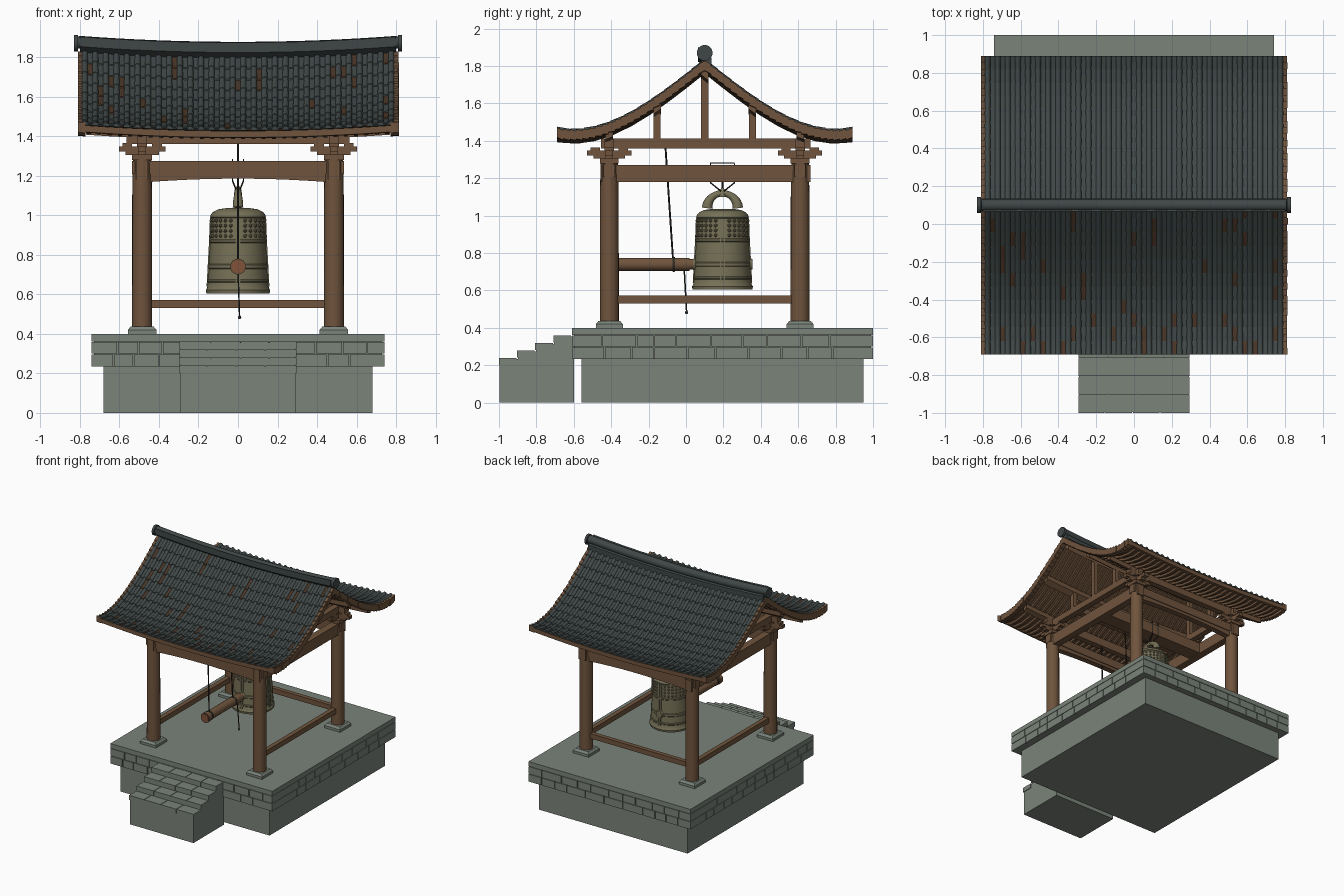
import bpy, bmesh, math, random
from mathutils import Vector, Matrix

random.seed(4)
cube = bpy.data.objects.get("Cube")
if cube:
    bpy.data.objects.remove(cube, do_unlink=True)


def material(name, r, g, b):
    m = bpy.data.materials.new(name)
    m.use_nodes = True
    m.diffuse_color = (r, g, b, 1)
    m.node_tree.nodes["Principled BSDF"].inputs["Base Color"].default_value = (r, g, b, 1)
    return m


STONE = material("grey stone", 0.195, 0.227, 0.195)
WOOD = material("brown timber", 0.16, 0.088, 0.046)
TILE = material("slate roof tile", 0.050, 0.064, 0.062)
RUST = material("weathered brown tile", 0.068, 0.036, 0.020)
BRONZE = material("aged bronze", 0.18, 0.165, 0.095)
ROPE = material("dark rope", 0.03, 0.026, 0.02)
CUT = material("cut log end", 0.22, 0.085, 0.04)


# ---- helpers ----
def finish(bm, name, mats, smooth=None):
    bmesh.ops.recalc_face_normals(bm, faces=bm.faces)
    me = bpy.data.meshes.new(name)
    bm.to_mesh(me)
    bm.free()
    for m in mats:
        me.materials.append(m)
    if smooth:
        me.shade_smooth()
        me.set_sharp_from_angle(angle=math.radians(smooth))
    ob = bpy.data.objects.new(name, me)
    bpy.context.collection.objects.link(ob)
    return ob


def box(bm, x0, x1, y0, y1, z0, z1):
    m = Matrix.LocRotScale(Vector((x0 + x1, y0 + y1, z0 + z1)) / 2, None,
                           Vector((x1 - x0, y1 - y0, z1 - z0)))
    bmesh.ops.create_cube(bm, size=1, matrix=m)


def loft(bm, rings, mat=0):
    vs = [[bm.verts.new(p) for p in r] for r in rings]
    n = len(vs[0])
    faces = [bm.faces.new((a[i], a[(i + 1) % n], b[(i + 1) % n], b[i]))
             for a, b in zip(vs, vs[1:]) for i in range(n)]
    faces += [bm.faces.new(vs[0]), bm.faces.new(vs[-1])]
    for f in faces:
        f.material_index = mat


def tube(bm, pts, radii, sides=12, mat=0):
    pts = [Vector(p) for p in pts]
    if not isinstance(radii, (list, tuple)):
        radii = [radii] * len(pts)
    rings = []
    for i, p in enumerate(pts):
        t = (pts[min(i + 1, len(pts) - 1)] - pts[max(i - 1, 0)]).normalized()
        u = t.cross(Vector((0, 0, 1)) if abs(t.x) > 0.9 else Vector((1, 0, 0))).normalized()
        v = t.cross(u)
        rings.append([p + radii[i] * (u * math.cos(a) + v * math.sin(a))
                      for a in (math.tau * k / sides for k in range(sides))])
    loft(bm, rings, mat)


YC = 0.10                      # roof centre line
PX, PY = 0.485, 0.51           # pillar offsets
EAVE, HALF = 0.79, 0.775       # slope run, tiled half width


def roof(side, d, x, h):
    z = 1.795 - 0.80 * d + 0.54 * d ** 3 + 0.03 * (x / 0.8) ** 2
    return (x, YC + side * d, z + h)


def along_x(bm, side, d0, d1, h0, h1, half, n=12):
    xs = [half * (2 * i / n - 1) for i in range(n + 1)]
    loft(bm, [[roof(side, d0, x, h0), roof(side, d1, x, h0),
               roof(side, d1, x, h1), roof(side, d0, x, h1)] for x in xs])


def down_slope(bm, side, x0, x1, d0, d1, ha, hb, thick, n=1, mat=0):
    rings = []
    for i in range(n + 1):
        d, h = d0 + (d1 - d0) * i / n, ha + (hb - ha) * i / n
        rings.append([roof(side, d, x0, h), roof(side, d, x1, h),
                      roof(side, d, x1, h - thick), roof(side, d, x0, h - thick)])
    loft(bm, rings, mat)


# ---- stone platform ----
bm = bmesh.new()
box(bm, -0.68, 0.68, -0.56, 0.95, 0, 0.24)
finish(bm, "platform_foundation", [STONE])

bm = bmesh.new()
box(bm, -0.728, 0.728, -0.598, 0.988, 0.235, 0.38)
box(bm, -0.74, 0.74, -0.61, 1.0, 0.362, 0.40)
for z0, z1 in ((0.235, 0.296), (0.300, 0.359)):
    for length, along in ((1.48, "x"), (1.61, "y")):
        for far in (False, True):
            a = 0.0
            while a < length - 0.01:
                b = a + random.uniform(0.09, 0.19)
                if b > length - 0.07:
                    b = length
                e = b if b == length else b - 0.006
                if along == "x":
                    y = 0.97 if far else -0.61
                    box(bm, a - 0.74, e - 0.74, y, y + 0.03, z0, z1)
                else:
                    x = 0.71 if far else -0.74
                    box(bm, x, x + 0.03, a - 0.61, e - 0.61, z0, z1)
                a = b
finish(bm, "platform_masonry", [STONE])

# ---- front steps ----
bm = bmesh.new()
for i in range(4):
    y, top = -1 + 0.097 * i, 0.24 + 0.04 * i
    box(bm, -0.29, 0.29, y + 0.004, -0.60, 0, top - 0.005)
    joints = [-0.295, -0.16, -0.01, 0.135, 0.295]
    for a, b in zip(joints, joints[1:]):
        s = 0.02 * (i % 2)
        lo = a if a == joints[0] else a + s + 0.004
        hi = b if b == joints[-1] else b + s
        box(bm, lo, hi, y, y + 0.094, top - 0.038, top)
finish(bm, "front_steps", [STONE])

# ---- pillars, plinths and brackets ----
corners = [(sx * PX, YC + sy * PY) for sx in (-1, 1) for sy in (-1, 1)]
plinths, pillars, brackets = bmesh.new(), bmesh.new(), bmesh.new()
for x, y in corners:
    loft(plinths, [[(x + w * a, y + w * b, z) for a, b in ((-1, -1), (1, -1), (1, 1), (-1, 1))]
                   for w, z in ((0.072, 0.40), (0.072, 0.42), (0.058, 0.437))])
    tube(pillars, [(x, y, 0.43), (x, y, 1.10), (x, y, 1.285)], [0.051, 0.05, 0.047], 20)
    box(brackets, x - 0.05, x + 0.05, y - 0.05, y + 0.05, 1.28, 1.308)
    for half, z0, z1 in ((0.085, 1.305, 1.328), (0.118, 1.322, 1.348)):
        box(brackets, x - half, x + half, y - 0.02, y + 0.02, z0, z1)
        box(brackets, x - 0.02, x + 0.02, y - half, y + half, z0, z1)
    for k in (-1, 0, 1):
        for dx, dy in ((k * 0.075, 0), (0, k * 0.075)):
            box(brackets, x + dx - 0.025, x + dx + 0.025, y + dy - 0.025, y + dy + 0.025, 1.345, 1.365)
finish(plinths, "pillar_plinths", [STONE])
finish(pillars, "pillars", [WOOD], 40)
finish(brackets, "pillar_brackets", [WOOD])

# ---- beams and gable frames ----
bm = bmesh.new()
yf, yb = YC - PY, YC + PY
box(bm, -PX, PX, yb - 0.018, yb + 0.018, 0.53, 0.57)
for sx in (-1, 1):
    x = sx * PX
    box(bm, x - 0.018, x + 0.018, yf, yb, 0.53, 0.572)
    box(bm, x - 0.03, x + 0.03, yf - 0.045, yb + 0.055, 1.18, 1.272)
    box(bm, x - 0.025, x + 0.025, yf - 0.045, yb + 0.055, 1.36, 1.412)
    for d in (-PY, -0.255, 0, 0.255, PY):
        top = roof(1, abs(d), x, -0.04)[2]
        box(bm, x - 0.019, x + 0.019, YC + d - 0.019, YC + d + 0.019, 1.40, top)
for y in (yf, yb):
    box(bm, -0.565, 0.565, y - 0.025, y + 0.025, 1.36, 1.41)
    box(bm, -0.535, 0.535, y - 0.03, y + 0.03, 1.208, 1.275)
    loft(bm, [[(x, y - 0.024, 1.21), (x, y + 0.024, 1.21), (x, y + 0.024, z), (x, y - 0.024, z)]
              for x, z in ((i * 0.0485, 1.185 - 0.02 * (i / 10) ** 2) for i in range(-10, 11))])
box(bm, -PX, PX, 0.135, 0.255, 1.185, 1.272)
box(bm, -PX, PX, -0.135, -0.085, 1.36, 1.41)
finish(bm, "tie_beams", [WOOD])

# ---- roof timber: deck, rafters, purlins, fascia, layered verges ----
bm = bmesh.new()
for side in (-1, 1):
    for i in range(8):
        along_x(bm, side, 0.0975 * i, 0.0975 * (i + 1), -0.018, -0.004, 0.785)
    for i in range(30):
        x = -0.754 + 0.052 * i
        down_slope(bm, side, x - 0.01, x + 0.01, 0, 0.78, -0.016, -0.016, 0.02, 8)
    for d in (0.255, PY):
        along_x(bm, side, d - 0.02, d + 0.02, -0.072, -0.034, 0.77)
    along_x(bm, side, 0.772, EAVE, -0.036, -0.003, 0.78)
along_x(bm, 1, -0.02, 0.02, -0.085, -0.034, 0.77)
finish(bm, "roof_timber", [WOOD])

bm = bmesh.new()
n = 23
for side in (-1, 1):
    for x0, x1 in ((-0.81, -0.772), (0.772, 0.81)):
        for i in range(n):
            lip = random.uniform(0, 0.004)
            a, b = EAVE * i / n, EAVE * (i + 1) / n
            down_slope(bm, side, x0, x1 + lip * (1 if x1 > 0 else -1), a, b, 0.002, 0.011, 0.052)
finish(bm, "roof_verges", [WOOD])

# ---- roof tiles ----
covers, pans = bmesh.new(), bmesh.new()
cols, rows = 29, 11
step, run = 2 * HALF / cols, EAVE / rows
for side in (-1, 1):
    for c in range(cols + 1):
        x = -HALF + c * step
        for r in range(rows):
            rings = []
            for d, rad in ((r * run, 0.0135), ((r + 1) * run, 0.0165)):
                rings.append([roof(side, d, x + rad * math.cos(a), 0.002 + rad * math.sin(a))
                              for a in (math.pi * k / 6 for k in range(7))])
            loft(covers, rings)
            if c < cols:
                worn = side < 0 and random.random() < 0.15
                down_slope(pans, side, x, x + step, r * run, (r + 1) * run, 0, 0.006, 0.006,
                           mat=1 if worn else 0)
finish(covers, "cover_tiles", [TILE], 40)
finish(pans, "pan_tiles", [TILE, RUST])

# ---- ridge ----
bm = bmesh.new()
along_x(bm, 1, -0.035, 0.035, 0, 0.05, 0.80)
pts = [roof(1, 0, 0.81 * i / 8, 0.05) for i in range(-8, 9)]
tube(bm, pts, 0.032, 16)
for s in (-1, 1):
    x, y, z = roof(1, 0, s * 0.82, 0.044)
    tube(bm, [(x - 0.01, y, z), (x + 0.01, y, z)], 0.042, 20)
finish(bm, "roof_ridge", [TILE], 40)

# ---- bell ----
BY = 0.195
profile = [(0.135, 0.62), (0.135, 0.605), (0.160, 0.605), (0.163, 0.622), (0.156, 0.632),
           (0.153, 0.66), (0.156, 0.664), (0.156, 0.672), (0.151, 0.676), (0.148, 0.728),
           (0.151, 0.732), (0.151, 0.748), (0.147, 0.752), (0.142, 0.86), (0.146, 0.864),
           (0.146, 0.874), (0.141, 0.878), (0.137, 0.985), (0.141, 0.990), (0.139, 1.0),
           (0.128, 1.015), (0.10, 1.03), (0.05, 1.037)]
bm = bmesh.new()
loft(bm, [[(r * math.cos(a), BY + r * math.sin(a), z) for a in (math.tau * k / 40 for k in range(40))]
          for r, z in profile])
for q in range(4):
    turn = Matrix.Translation((0, BY, 0)) @ Matrix.Rotation(q * math.pi / 2, 4, "Z")
    # raised straps, rows of studs, striking medallions
    for s in (-0.009, 0.009):
        loft(bm, [[turn @ Vector((r + o, s + w, z)) for o, w in
                   ((-0.01, -0.004), (0.005, -0.004), (0.005, 0.004), (-0.01, 0.004))]
                  for r, z in ((0.154, 0.64), (0.142, 0.86), (0.137, 0.985))])
    for row in range(4):
        z = 0.895 + 0.026 * row
        for k in range(6):
            a = math.radians(15 + 12 * k)
            p = turn @ Vector((0.140 * math.cos(a), 0.140 * math.sin(a), z))
            bmesh.ops.create_icosphere(bm, subdivisions=1, radius=0.010, matrix=Matrix.Translation(p))
for s in (-1, 1):
    tube(bm, [(0, BY + s * 0.14, 0.74), (0, BY + s * 0.16, 0.74)], [0.034, 0.028], 16)
finish(bm, "bell", [BRONZE], 35)

bm = bmesh.new()
arc = [math.pi * i / 14 for i in range(15)]
tube(bm, [(0, BY + 0.082 * math.cos(a), 1.04 + 0.08 * math.sin(a)) for a in arc],
     [0.017 + 0.011 * abs(math.cos(a)) ** 3 for a in arc], 10)
tube(bm, [(0, BY, 1.10), (0, BY, 1.13), (0, BY, 1.15)], [0.022, 0.018, 0.005], 10)
finish(bm, "bell_crown_loop", [BRONZE], 50)

# ---- hanging irons, ropes and pull cord ----
bm = bmesh.new()
for x in (-0.028, 0.028):
    tube(bm, [(x * 0.3, BY, 1.125), (x, BY - 0.063, 1.175), (x, BY - 0.063, 1.282),
              (x, BY + 0.063, 1.282), (x, BY + 0.063, 1.175), (x * 0.3, BY, 1.125)], 0.004, 6)
tube(bm, [(0, BY, 1.19), (0, BY, 1.12)], 0.006, 6)
tube(bm, [(0, -0.11, 1.37), (0, -0.065, 0.70)], 0.005, 6)
tube(bm, [(0, -0.395, 1.37), (0, -0.375, 0.70)], 0.005, 6)
tube(bm, [(0, -0.01, 0.72), (0.008, 0.003, 0.49)], 0.004, 6)
bmesh.ops.create_icosphere(bm, subdivisions=2, radius=0.009, matrix=Matrix.Translation((0.008, 0.003, 0.483)))
for y in (-0.375, -0.065):
    tube(bm, [(0, y - 0.007, 0.74), (0, y + 0.007, 0.74)], 0.038, 16)
finish(bm, "ropes_and_hangers", [ROPE], 50)

# ---- striker log ----
bm = bmesh.new()
tube(bm, [(0, -0.42, 0.74), (0, 0.02, 0.74)], 0.035, 18)
tube(bm, [(0, -0.43, 0.74), (0, -0.395, 0.74)], 0.040, 18)
tube(bm, [(0, 0.015, 0.74), (0, 0.042, 0.74)], 0.029, 18)
tube(bm, [(0, -0.434, 0.74), (0, -0.428, 0.74)], 0.032, 18, 1)
finish(bm, "striker_log", [WOOD, CUT], 40)
